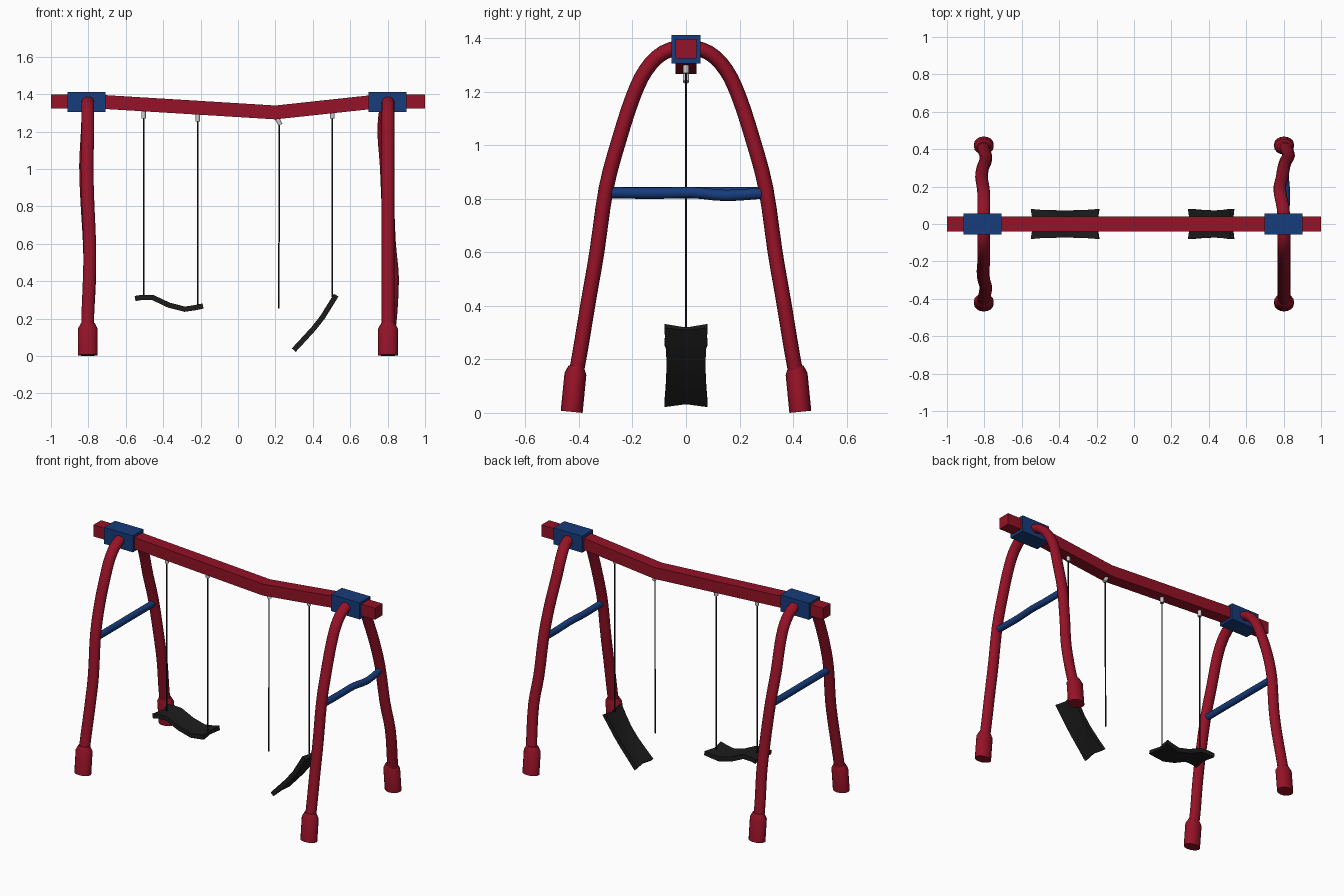
import bpy, bmesh, math
from mathutils import Vector as V

if "Cube" in bpy.data.objects:
    bpy.data.objects.remove(bpy.data.objects["Cube"])

X, Y = V((1, 0, 0)), V((0, 1, 0))


def material(name, rgb):
    m = bpy.data.materials.new(name)
    m.diffuse_color = (*rgb, 1)
    m.use_nodes = True
    m.node_tree.nodes["Principled BSDF"].inputs["Base Color"].default_value = m.diffuse_color
    return m


RED = material("red paint", (0.30, 0.006, 0.02))
BLUE = material("blue paint", (0.008, 0.045, 0.2))
BLACK = material("black rubber", (0.012, 0.012, 0.012))


def ellipse(a, b, n=16):
    return [(a * math.cos(2 * math.pi * i / n), b * math.sin(2 * math.pi * i / n)) for i in range(n)]


def rect(a, b):
    return [(a, b), (-a, b), (-a, -b), (a, -b)]


def smooth_path(pts, steps=3):
    """Catmull-Rom resampling of a coarse path."""
    p = [V(q) for q in pts]
    p = [2 * p[0] - p[1]] + p + [2 * p[-1] - p[-2]]
    out = []
    for i in range(1, len(p) - 2):
        a, b, c, d = p[i - 1:i + 3]
        for k in range(steps):
            t = k / steps
            out.append(0.5 * (2 * b + (c - a) * t + (2 * a - 5 * b + 4 * c - d) * t * t
                              + (3 * b - a - 3 * c + d) * t ** 3))
    return out + [p[-2]]


def sweep(name, pts, profile, side, mat=None, scales=None, tweak=None, angle=35):
    """Sweep a closed cross-section along a path; side is the section's fixed axis."""
    pts = [V(p) for p in pts]
    bm = bmesh.new()
    rings = []
    for i, p in enumerate(pts):
        t = (pts[min(i + 1, len(pts) - 1)] - pts[max(i - 1, 0)]).normalized()
        s = (side - t * side.dot(t)).normalized()
        n = t.cross(s)
        k = scales[i] if scales else (1, 1)
        ring = []
        for j, (a, b) in enumerate(profile):
            co = p + s * a * k[0] + n * b * k[1]
            if tweak:
                co += t * tweak(i, j)
            ring.append(bm.verts.new(co))
        rings.append(ring)
    m = len(profile)
    for r, q in zip(rings, rings[1:]):
        for j in range(m):
            bm.faces.new((r[j], r[(j + 1) % m], q[(j + 1) % m], q[j]))
    bm.faces.new(rings[0])
    bm.faces.new(rings[-1])
    bmesh.ops.recalc_face_normals(bm, faces=bm.faces)
    me = bpy.data.meshes.new(name)
    bm.to_mesh(me)
    bm.free()
    me.shade_smooth()
    me.set_sharp_from_angle(angle=math.radians(angle))
    if mat:
        me.materials.append(mat)
    ob = bpy.data.objects.new(name, me)
    bpy.context.collection.objects.link(ob)
    return ob


# sagging top beam
sweep("top_beam", [(-1, 0, 1.36), (-0.75, 0, 1.36), (0.2, 0, 1.302), (0.74, 0, 1.36), (1, 0, 1.36)],
      rect(0.039, 0.037), Y, RED)

# bent leg arches: half outline (y, z) plus sideways bends per leg
half = [(0.42, 0.10), (0.397, 0.22), (0.364, 0.42), (0.333, 0.6), (0.298, 0.84),
        (0.25, 1.02), (0.198, 1.18), (0.15, 1.28), (0.085, 1.345)]
bends = {
    ("left", "front"): (0, 0, 0.008, 0.01, 0, -0.004, 0, 0, 0),
    ("left", "back"): (0, 0, 0.01, 0.008, -0.006, -0.012, -0.004, 0, 0),
    ("right", "front"): (0, 0, 0, 0, 0, 0, 0, 0, 0),
    ("right", "back"): (0, 0.015, 0.024, 0.008, -0.002, -0.01, -0.022, -0.018, -0.005),
}
for label, x in (("left", -0.803), ("right", 0.802)):
    front = [(x + d, -y, z) for (y, z), d in zip(half, bends[label, "front"])]
    back = [(x + d, y, z) for (y, z), d in zip(half, bends[label, "back"])]
    path = smooth_path(front + [(x, 0, 1.366)] + back[::-1])
    sweep(label + "_leg_arch", path, ellipse(0.034, 0.028), X, RED)

    # foot sleeves with tapered tops
    for end, s in (("front", -1), ("back", 1)):
        foot = [(x, s * y, z) for y, z in ((0.427, 0.004), (0.413, 0.145), (0.41, 0.175))]
        sweep(f"{label}_{end}_foot", foot, ellipse(0.053, 0.041), X, RED,
              scales=[(1, 1), (1, 1), (0.7, 0.7)])

    # clamp around the beam
    cx = -0.81 if label == "left" else 0.80
    sweep(label + "_beam_clamp", [(cx - 0.102, 0, 1.358), (cx + 0.102, 0, 1.358)],
          rect(0.055, 0.053), Y, BLUE)

# crossbars, the right one buckled
sweep("left_crossbar", [(-0.803, -0.3, 0.822), (-0.803, 0.3, 0.822)], ellipse(0.02, 0.021, 12), X, BLUE)
sweep("right_crossbar", smooth_path([(0.802, -0.3, 0.823), (0.802, -0.12, 0.82), (0.806, 0.02, 0.823),
                                     (0.815, 0.15, 0.812), (0.804, 0.3, 0.822)]),
      ellipse(0.02, 0.021, 12), X, BLUE)

# hangers and ropes: x, top and bottom of hanger, rope end, hanger tilt
for i, (x, top, low, end, tilt) in enumerate(((-0.505, 1.32, 1.27, 0.31, 0), (-0.215, 1.30, 1.254, 0.265, 0),
                                              (0.22, 1.275, 1.236, 0.255, 0.014), (0.505, 1.31, 1.27, 0.315, 0))):
    sweep(f"hanger_{i + 1}", [(x - tilt, 0, top), (x + tilt / 2, 0, low)], ellipse(0.012, 0.012, 12), X)
    sweep(f"rope_{i + 1}", [(x, 0, low + 0.01), (x, 0, (low + end) / 2), (x - tilt / 5, 0, end)],
          ellipse(0.004, 0.004, 8), X, BLACK)


# warped flexible seats: notched ends, creased and pinched in the middle
def seat(name, pts):
    w, h, dip = 0.081, 0.014, 0.006
    prof = [(w, h), (0, h - dip), (-w, h), (-w, -h), (0, -h + dip / 2), (w, -h)]
    last = len(pts) - 1

    def notch(i, j):
        if j not in (1, 4) or i not in (0, last):
            return 0
        return 0.012 if i == 0 else -0.012

    scales = [(1 - 0.1 * math.sin(math.pi * i / last), 1) for i in range(last + 1)]
    sweep(name, pts, prof, Y, BLACK, scales=scales, tweak=notch, angle=25)


seat("left_seat", [(-0.55, 0, 0.307), (-0.52, 0, 0.312), (-0.455, 0, 0.312), (-0.37, 0, 0.272),
                   (-0.285, 0, 0.25), (-0.23, 0, 0.258), (-0.187, 0, 0.267)])
seat("right_seat", [(0.298, 0, 0.031), (0.35, 0, 0.087), (0.405, 0, 0.147), (0.452, 0, 0.207),
                    (0.49, 0, 0.268), (0.525, 0, 0.325)])
